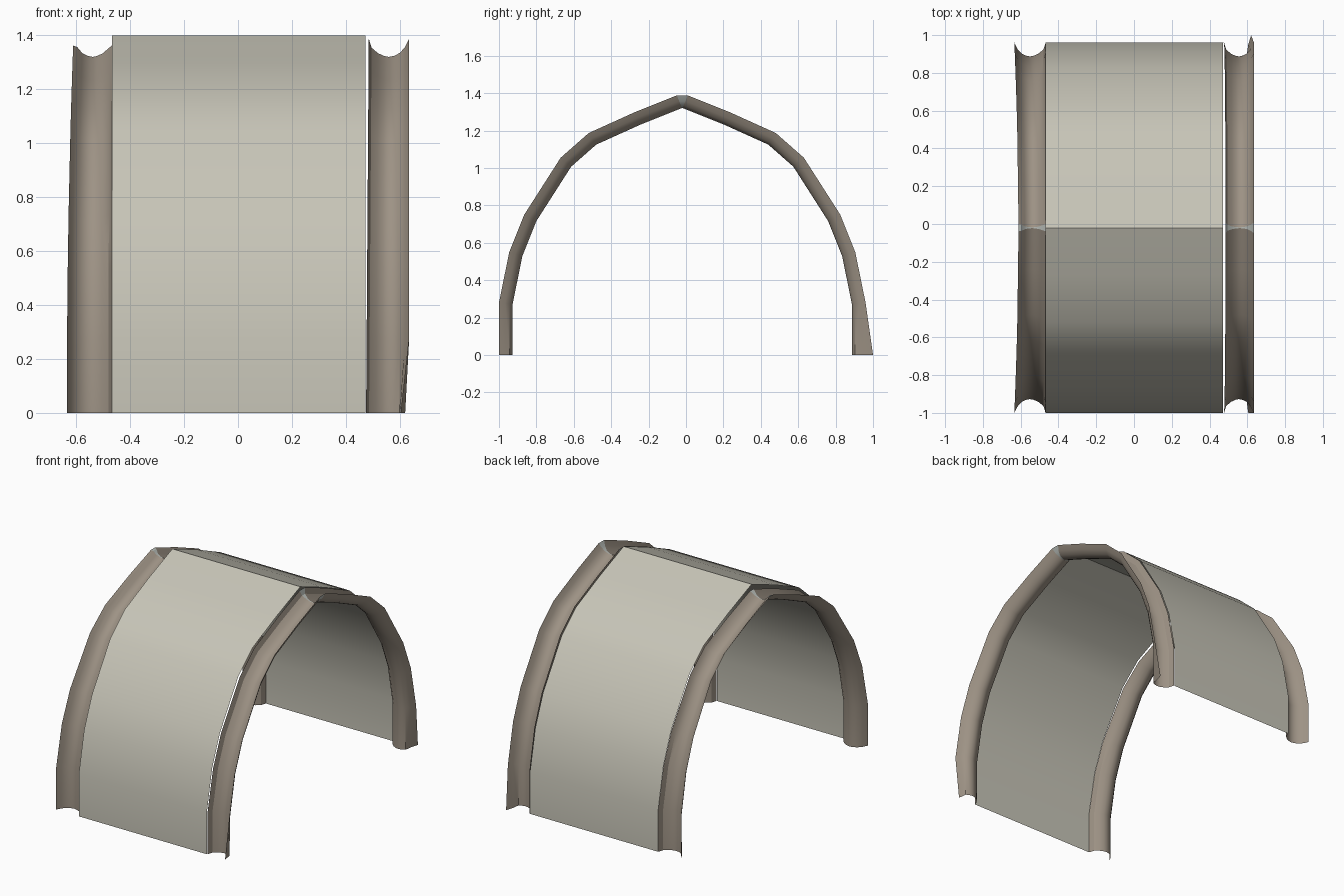
import bpy
from mathutils import Vector

if "Cube" in bpy.data.objects:
    bpy.data.objects.remove(bpy.data.objects["Cube"])

CY = -0.02        # ridge line position in y
DEPTH = 0.073     # depth of the gutter-shaped ribs
# half of the pointed arch: (distance from ridge, height)
ARCH = [(0.98, 0), (0.98, 0.28), (0.925, 0.55), (0.845, 0.75),
        (0.65, 1.055), (0.50, 1.187), (0.25, 1.30), (0, 1.40)]
# rib cross-section: (across from inner lip to outer lip, depth fraction)
SECTION = [(0, 0), (0.07, 0.5), (0.23, 0.8), (0.38, 0.95), (0.5, 1), (0.63, 0.94),
           (0.77, 0.78), (0.9, 0.45), (1, 0)]


def material(name, rgb):
    m = bpy.data.materials.new(name)
    m.diffuse_color = (*rgb, 1)
    m.use_nodes = True
    m.node_tree.nodes["Principled BSDF"].inputs["Base Color"].default_value = m.diffuse_color
    return m


PANEL = material("pale stone", (0.57, 0.555, 0.475))
RIB = material("brown grey", (0.34, 0.29, 0.235))
JOINT = material("light grey", (0.48, 0.51, 0.48))


def sheet(name, rows, mat):
    """Quad sheet from equally long rows of points, normals turned outward."""
    n = len(rows[0])
    verts = [p for row in rows for p in row]
    faces = [(i * n + j, i * n + j + 1, (i + 1) * n + j + 1, (i + 1) * n + j)
             for i in range(len(rows) - 1) for j in range(n - 1)]
    me = bpy.data.meshes.new(name)
    me.from_pydata(verts, [], faces)
    if sum(p.normal.dot(p.center - Vector((p.center.x, 0, 0.3))) for p in me.polygons) < 0:
        me.flip_normals()
    me.materials.append(mat)
    me.shade_smooth()
    me.set_sharp_from_angle(angle=0.52)
    ob = bpy.data.objects.new(name, me)
    bpy.context.collection.objects.link(ob)
    return ob


def inward_offsets(path):
    """Mitred inward offset direction at each point of the half arch."""
    normals = []
    for a, b in zip(path, path[1:]):
        t = (Vector(b) - Vector(a)).normalized()
        normals.append(Vector((-t.y, t.x)))
    out = [normals[0]]
    for a, b in zip(normals, normals[1:]):
        m = (a + b).normalized()
        out.append(m / m.dot(a))
    out.append(normals[-1])
    return [-v if v.x > 0 else v for v in out]


# vaulted panel between the ribs
full = [(CY - y, z) for y, z in ARCH] + [(CY + y, z) for y, z in reversed(ARCH[:-1])]
sheet("vault_panel", [[(x, y, z) for x in (-0.468, 0.472)] for y, z in full], PANEL)

# ribs: two halves per end, cut square at the ridge
half = ARCH[:-1] + [(0.029, 1.388)]
offsets = inward_offsets(half)


def rib_half(side, s):
    rows = []
    for (y, z), off in zip(half, offsets):
        t = z / 1.4
        if side > 0:
            x0, x1, droop = 0.475 + 0.01 * t, 0.635, 0
        else:
            x0, x1, droop = 0.468, 0.635 - 0.024 * t * t, 0.4 * t ** 4
        row = []
        for u, d in SECTION:
            d = max(d, droop)
            p = Vector((y, z)) + off * DEPTH * d
            row.append(Vector((side * (x0 + (x1 - x0) * u), CY + s * p.x, p.y)))
        rows.append(row)
    if side > 0:              # bent outer foot corner
        rows[0][-1].x = 0.62 if s > 0 else 0.605
        rows[0][-2].x = 0.605 if s > 0 else 0.6
        if s > 0:
            rows[0][-1].y = 1.0
            rows[0][-2].y = 0.95
    return rows


for side, label in ((-1, "left"), (1, "right")):
    ends = []
    for s, where in ((-1, "front"), (1, "back")):
        rows = rib_half(side, s)
        sheet(f"{label}_{where}_rib", rows, RIB)
        ends.append(rows[-1])
    # wedge closing the gap at the ridge
    sheet(f"{label}_ridge_joint", ends, JOINT)
